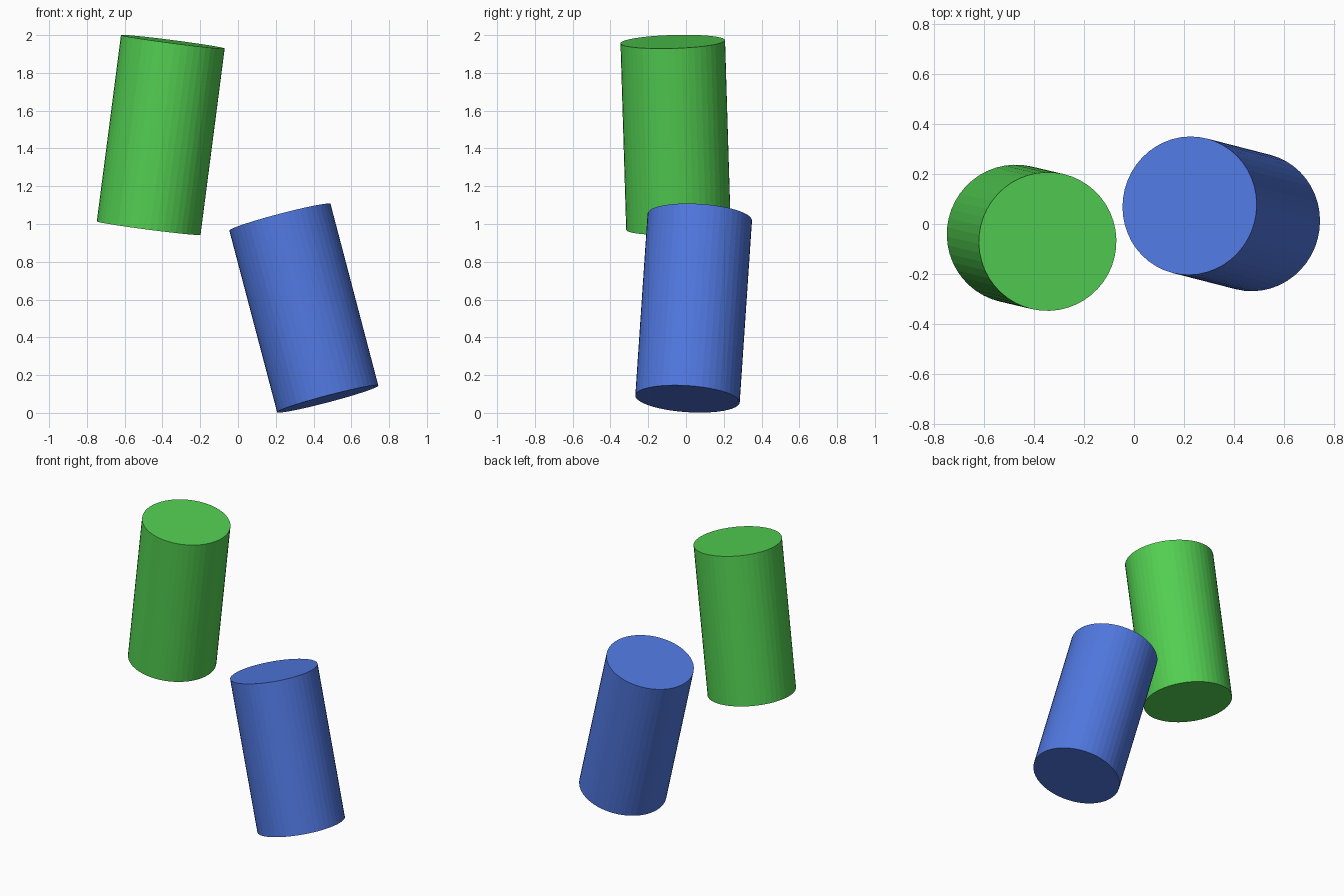
import bpy
from mathutils import Vector

if "Cube" in bpy.data.objects:
    bpy.data.objects.remove(bpy.data.objects["Cube"])

RADIUS = 0.277
SIDES = 48


def material(name, rgb):
    mat = bpy.data.materials.new(name)
    mat.diffuse_color = (*rgb, 1)
    mat.use_nodes = True
    mat.node_tree.nodes["Principled BSDF"].inputs["Base Color"].default_value = mat.diffuse_color
    return mat


def tilted_cylinder(name, bottom, top, mat):
    """Cylinder running between two cap centres."""
    bottom, top = Vector(bottom), Vector(top)
    axis = top - bottom
    bpy.ops.mesh.primitive_cylinder_add(
        vertices=SIDES, radius=RADIUS, depth=axis.length,
        location=(bottom + top) / 2,
        rotation=axis.to_track_quat('Z', 'Y').to_euler())
    obj = bpy.context.object
    obj.name = name
    obj.data.materials.append(mat)


# Upper green cylinder, leaning right
tilted_cylinder("upper_cylinder", (-0.473, -0.04, 0.978), (-0.345, -0.07, 1.965),
                material("green", (0.085, 0.62, 0.083)))

# Lower blue cylinder, leaning left
tilted_cylinder("lower_cylinder", (0.475, 0.008, 0.074), (0.222, 0.073, 1.036),
                material("blue", (0.08, 0.185, 0.74)))
